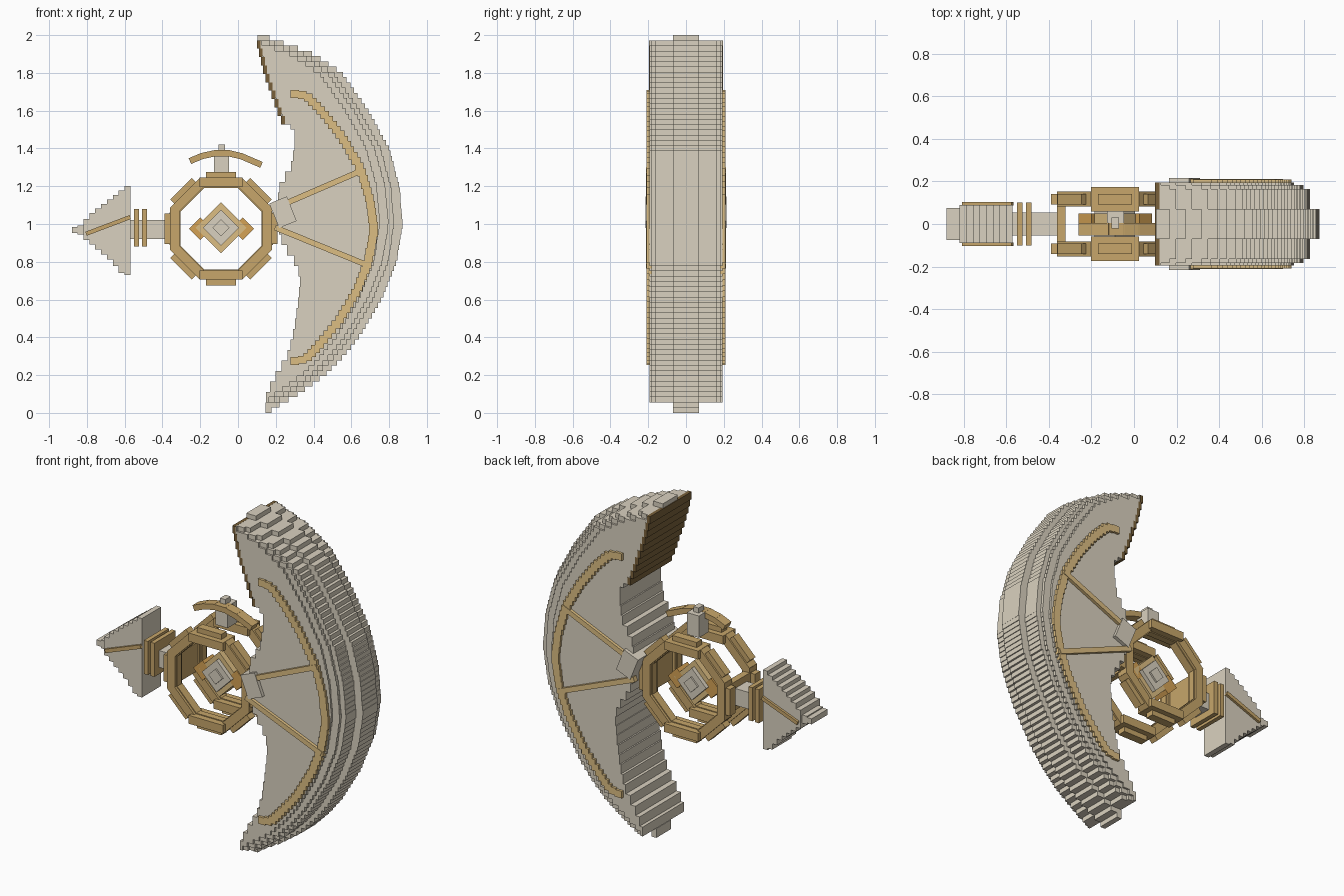
import bpy, bmesh, math
from mathutils import Matrix

if "Cube" in bpy.data.objects:
    bpy.data.objects.remove(bpy.data.objects["Cube"])


def material(name, rgb):
    m = bpy.data.materials.new(name)
    m.diffuse_color = (*rgb, 1)
    m.use_nodes = True
    m.node_tree.nodes["Principled BSDF"].inputs["Base Color"].default_value = m.diffuse_color
    return m


STONE = material("warm_grey", (0.70, 0.64, 0.525))
BRONZE = material("bronze", (0.57, 0.38, 0.145))
GOLD = material("pale_gold", (0.72, 0.515, 0.225))
ORANGE = material("amber", (0.66, 0.36, 0.09))
BROWN = material("dark_brown", (0.19, 0.118, 0.042))


def finish(bm, name, mat):
    bmesh.ops.recalc_face_normals(bm, faces=bm.faces)
    me = bpy.data.meshes.new(name)
    bm.to_mesh(me)
    bm.free()
    me.materials.append(mat)
    ob = bpy.data.objects.new(name, me)
    bpy.context.collection.objects.link(ob)
    return ob


def box(bm, x, y, z, sx, sy, sz, angle=0):
    """Box turned by angle in the x-z plane."""
    m = (Matrix.Translation((x, y, z)) @ Matrix.Rotation(-angle, 4, 'Y')
         @ Matrix.Diagonal((sx, sy, sz, 1)))
    bmesh.ops.create_cube(bm, size=1, matrix=m)


def bar(bm, a, b, width, y, depth, extra=0.01):
    """Box running between two x-z points."""
    dx, dz = b[0] - a[0], b[1] - a[1]
    box(bm, (a[0] + b[0]) / 2, y, (a[1] + b[1]) / 2,
        math.hypot(dx, dz) + extra, depth, width, math.atan2(dz, dx))


def boxes(name, mat, *items):
    bm = bmesh.new()
    for it in items:
        box(bm, *it)
    return finish(bm, name, mat)


def lerp(table, z):
    for (z0, v0), (z1, v1) in zip(table, table[1:]):
        if z <= z1:
            return v0 + (v1 - v0) * (z - z0) / (z1 - z0)
    return table[-1][1]


# Crescent blade: horizontal slices with a stepped cutting edge
EDGE = [(0, .16), (.03, .20), (.1, .32), (.2, .46), (.3, .56), (.4, .64), (.6, .76),
        (.8, .84), (1, .872), (1.2, .855), (1.4, .80), (1.6, .69), (1.8, .55),
        (1.9, .40), (1.97, .21), (2, .13)]
BACK = [(0, .145), (.1, .15), (.2, .20), (.3, .26), (.4, .29), (.6, .32), (.73, .33),
        (.8, .30), (.9, .235), (1, .21), (1.1, .205), (1.2, .22), (1.3, .28), (1.4, .30),
        (1.5, .30), (1.53, .25), (1.6, .22), (1.8, .15), (2, .10)]
N = 72
H = 2 / N
bm = bmesh.new()
for i in range(N):
    z = (i + 0.5) * H
    # the back edge steps in taller blocks than the cutting edge
    left = lerp(BACK, (i // 2 * 2 + 1) * H if z < 1.5 else z)
    right = max(lerp(EDGE, z), left + 0.03)
    tiers = [(0.07, 0), (0.165, 0.045), (0.182, 0.075), (0.194, 0.12)]
    if z < 0.06 or z > 1.975:
        tiers = tiers[:1]
    half = []
    for n, (y, inset) in enumerate(tiers):
        r = max(right - inset, left + 0.025 - 0.003 * n)
        if half:
            half.append((r, half[-1][1]))
        half.append((r, y))
    half.append((left, tiers[-1][0]))
    outline = half + [(x, -y) for x, y in reversed(half)]
    face = bm.faces.new([bm.verts.new((x, y, z - H / 2)) for x, y in outline])
    ext = bmesh.ops.extrude_face_region(bm, geom=[face])
    bmesh.ops.translate(bm, vec=(0, 0, H),
                        verts=[v for v in ext["geom"] if isinstance(v, bmesh.types.BMVert)])
finish(bm, "crescent_blade", STONE)

# Dark lining on the back of the upper horn
bm = bmesh.new()
for i in range(10):
    z = 1.55 + i * 0.0445
    box(bm, lerp(BACK, z) - 0.003, 0, z, 0.02, 0.39, 0.0445)
finish(bm, "horn_lining", BROWN)

# Stepped gold inlay arcs and straight spokes on both blade sides
ARC = [(.28, 1.69), (.36, 1.68), (.45, 1.59), (.55, 1.46), (.65, 1.29), (.70, 1.12),
       (.72, .97), (.69, .80), (.63, .65), (.53, .48), (.42, .35), (.36, .285), (.28, .27)]
arc_bm, spoke_bm = bmesh.new(), bmesh.new()
for s in (-1, 1):
    for a, b in zip(ARC, ARC[1:]):
        steps = max(1, round(math.dist(a, b) / 0.035))
        for k in range(steps):
            t = (k + 0.5) / steps
            x, z = a[0] + (b[0] - a[0]) * t, a[1] + (b[1] - a[1]) * t
            box(arc_bm, x, s * 0.196, z, 0.046, 0.026, 0.042)
    bar(spoke_bm, (.22, 1.095), (.66, 1.285), 0.03, s * 0.197, 0.03)
    bar(spoke_bm, (.20, .98), (.69, .78), 0.03, s * 0.197, 0.03)
finish(arc_bm, "blade_inlay", GOLD)
finish(spoke_bm, "blade_spokes", GOLD)

# Tilted block joining blade and ring
boxes("blade_socket", STONE, (.238, 0, 1.062, .10, .43, .14, math.radians(22)))

# Twin octagonal rings
CX, CZ = -0.09, 0.975
bm = bmesh.new()
for s in (-1, 1):
    for k in range(8):
        a = k * math.pi / 4
        ca, sa = math.cos(a), math.sin(a)
        wide = 0.115 if k % 4 == 2 else 0.07
        for rad, length, thick, depth in ((0.245, 0.225, 0.05, wide),
                                          (0.285, 0.16, 0.03, 0.05),
                                          (0.225, 0.185, 0.02, 0.04)):
            box(bm, CX + ca * rad, s * 0.117, CZ + sa * rad,
                length, depth, thick, a + math.pi / 2)
finish(bm, "octagon_rings", BRONZE)
boxes("ring_bridges", BRONZE, (-.342, 0, CZ, .04, .2, .17), (.165, 0, CZ, .04, .2, .17))

# Diamond core hanging in the ring
Q = math.pi / 4
boxes("core_frame", GOLD, (CX, 0, .98, .19, .10, .19, Q))
boxes("core_gem", STONE, (CX, 0, .98, .135, .15, .135, Q), (CX, 0, .98, .065, .17, .065, Q))
boxes("core_wings", ORANGE, (-.20, 0, .975, .085, .10, .085, Q),
      (.025, 0, .975, .085, .10, .085, Q))

# Post, with the curved guard across its front
boxes("top_post", STONE, (-.087, .015, 1.325, .08, .09, .13), (-.087, .005, 1.395, .035, .05, .05))
GUARD = [(-.25, 1.335), (-.19, 1.36), (-.12, 1.375), (-.05, 1.375), (.02, 1.358), (.12, 1.315)]
bm = bmesh.new()
for a, b in zip(GUARD, GUARD[1:]):
    bar(bm, a, b, 0.033, -0.025, 0.06)
finish(bm, "top_guard", BRONZE)

# Neck with collars
boxes("neck", STONE, (-.46, 0, .97, .23, .11, .10))
boxes("collars", BRONZE, (-.537, 0, .98, .026, .2, .20), (-.494, 0, .98, .026, .2, .20))

# Rear spike from vertical slices
TOP = [(.57, 1.20), (.67, 1.125), (.76, 1.055), (.82, .99), (.88, .98)]
LOW = [(.57, .73), (.60, .74), (.67, .82), (.78, .91), (.82, .945), (.88, .96)]
bm = bmesh.new()
M = 10
W = 0.31 / M
for i in range(M):
    d = 0.57 + (i + 0.5) * W
    t, l = lerp(TOP, d - W / 2), lerp(LOW, d - W / 2)
    box(bm, -d, 0, (t + l) / 2, W, 0.18 if d < 0.82 else 0.15, t - l)
finish(bm, "rear_spike", STONE)
bm = bmesh.new()
for s in (-1, 1):
    bar(bm, (-.80, .95), (-.575, 1.035), 0.022, s * 0.095, 0.018)
finish(bm, "spike_stripes", BRONZE)
